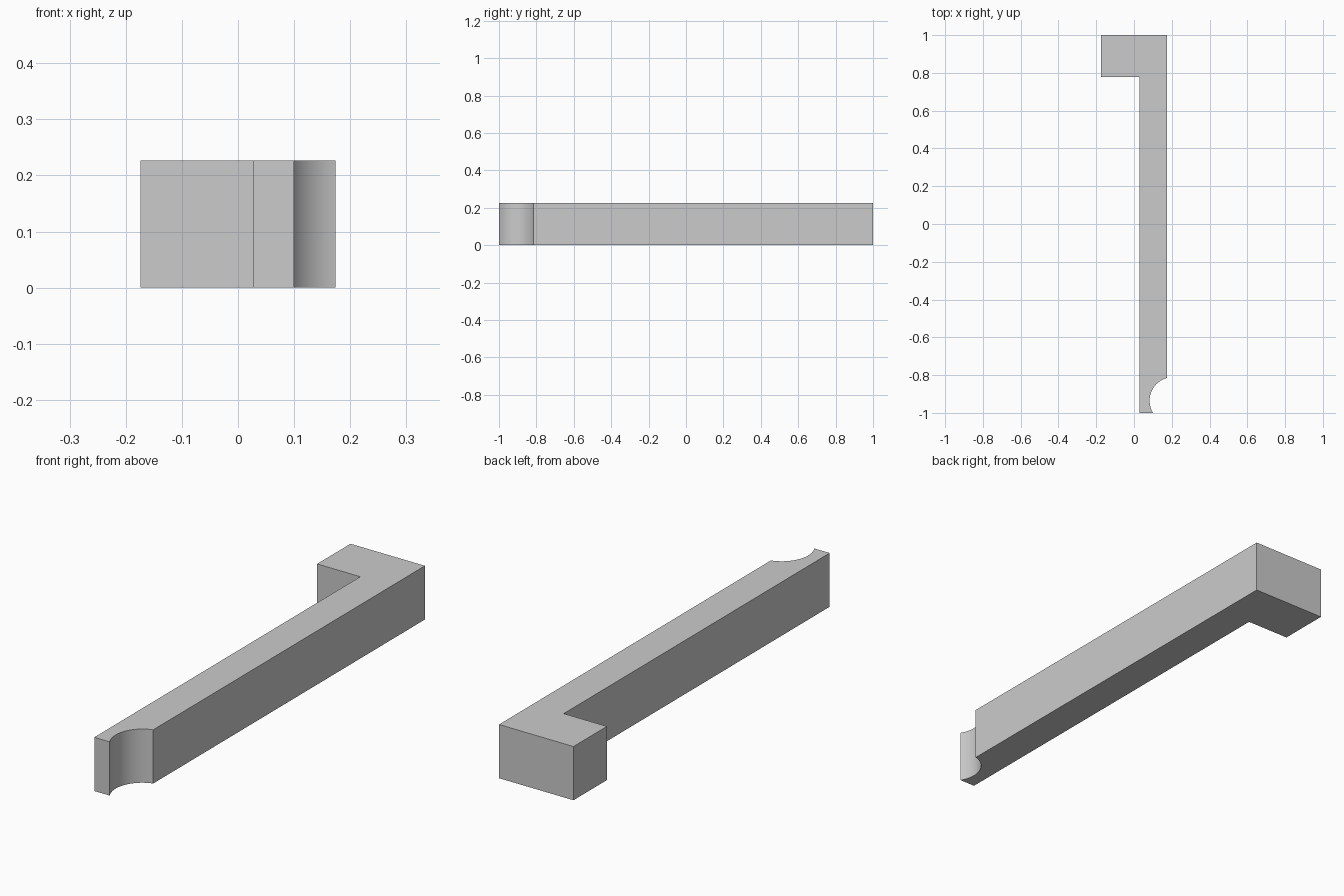
import bpy
import bmesh
import math

cube = bpy.data.objects.get("Cube")
if cube:
    bpy.data.objects.remove(cube, do_unlink=True)

HEIGHT = 0.227
HALF_W = 0.174
BAR_X = 0.028      # inner side of the bar
HEAD_Y = 0.777     # front side of the hooked head

# Plain grey material
grey = bpy.data.materials.new("light grey")
grey.use_nodes = True
colour = (0.6, 0.6, 0.6, 1)
grey.diffuse_color = colour
grey.node_tree.nodes["Principled BSDF"].inputs["Base Color"].default_value = colour

# Round notch in the free end, as an arc between two outline points
start, end = (HALF_W, -0.815), (0.1, -1)
cx, cy = 0.207, -0.935
radius = math.dist(start, (cx, cy))
a0 = math.atan2(start[1] - cy, start[0] - cx)
a1 = math.atan2(end[1] - cy, end[0] - cx) % math.tau
steps = 24
arc = [(cx + radius * math.cos(a0 + (a1 - a0) * i / steps),
        cy + radius * math.sin(a0 + (a1 - a0) * i / steps)) for i in range(1, steps)]

# Hooked bar outline, counter-clockwise from above
outline = [(HALF_W, 1), (-HALF_W, 1), (-HALF_W, HEAD_Y), (BAR_X, HEAD_Y),
           (BAR_X, -1), end] + arc[::-1] + [start]

# Extrude the outline to full height
bm = bmesh.new()
base = bm.faces.new([bm.verts.new((x, y, 0)) for x, y in outline])
top = bmesh.ops.extrude_face_region(bm, geom=[base], use_keep_orig=True)
bmesh.ops.translate(bm, vec=(0, 0, HEIGHT),
                    verts=[v for v in top["geom"] if isinstance(v, bmesh.types.BMVert)])
bmesh.ops.recalc_face_normals(bm, faces=bm.faces)
mesh = bpy.data.meshes.new("hooked_bar")
bm.to_mesh(mesh)
bm.free()
mesh.materials.append(grey)
bar = bpy.data.objects.new("hooked_bar", mesh)
bpy.context.collection.objects.link(bar)

# Smooth notch, sharp corners
bpy.ops.object.select_all(action="DESELECT")
bar.select_set(True)
bpy.context.view_layer.objects.active = bar
bpy.ops.object.shade_smooth_by_angle(angle=math.radians(30))
